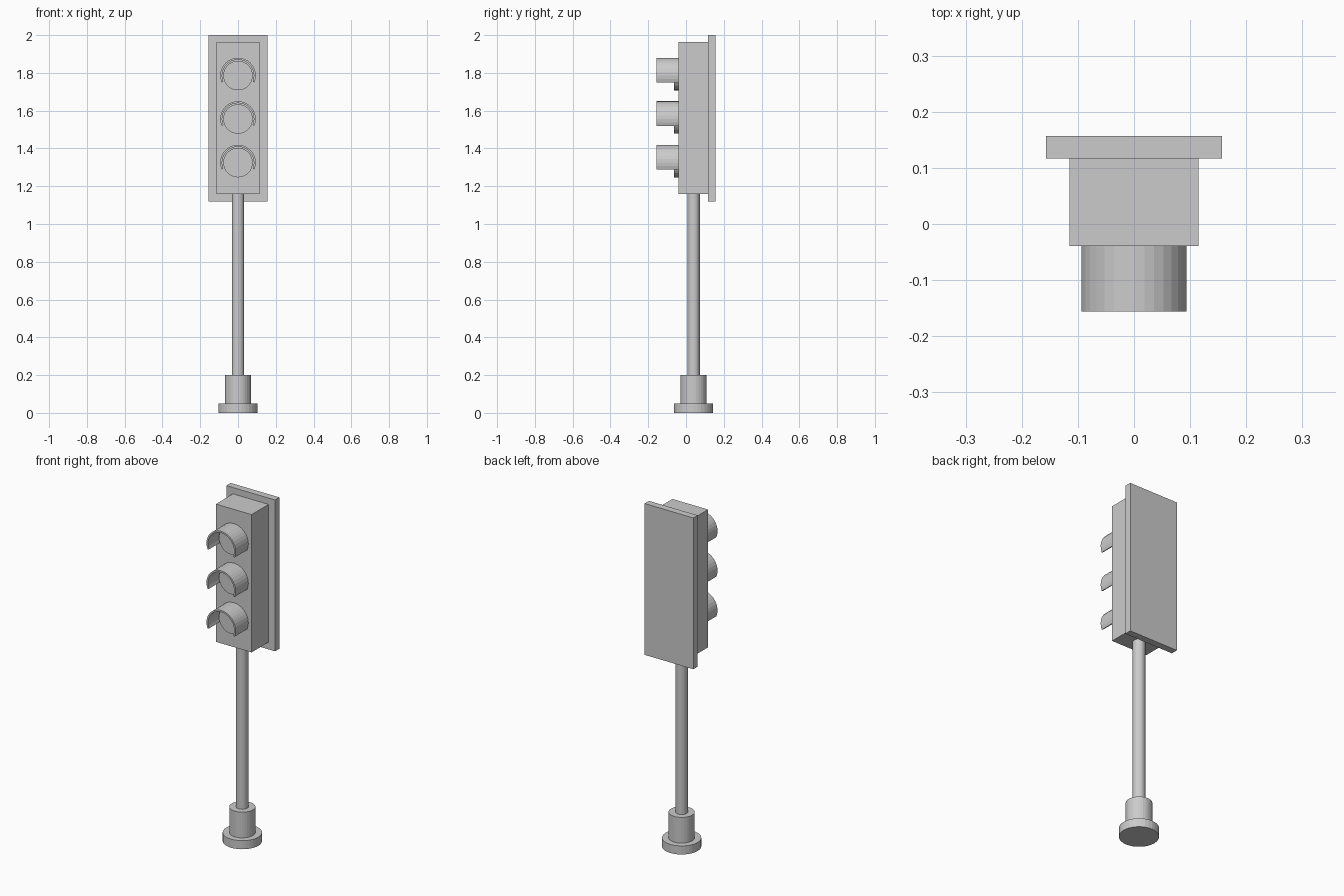
import bpy
import bmesh
from math import pi, cos, sin, radians
from mathutils import Matrix, Vector

cube = bpy.data.objects.get("Cube")
if cube:
    bpy.data.objects.remove(cube, do_unlink=True)

# Single painted metal colour
GREY = (0.6, 0.6, 0.6, 1.0)
metal = bpy.data.materials.new("grey metal")
metal.use_nodes = True
metal.diffuse_color = GREY
metal.node_tree.nodes["Principled BSDF"].inputs["Base Color"].default_value = GREY

SIDES = 32
POLE_Y = 0.04


def finish(name, bm):
    bmesh.ops.recalc_face_normals(bm, faces=bm.faces)
    mesh = bpy.data.meshes.new(name)
    bm.to_mesh(mesh)
    bm.free()
    mesh.materials.append(metal)
    obj = bpy.data.objects.new(name, mesh)
    bpy.context.collection.objects.link(obj)
    return obj


def box(name, half_width, y0, y1, z0, z1):
    bm = bmesh.new()
    place = Matrix.Translation((0, (y0 + y1) / 2, (z0 + z1) / 2))
    size = Matrix.Diagonal((2 * half_width, y1 - y0, z1 - z0, 1))
    bmesh.ops.create_cube(bm, size=1, matrix=place @ size)
    return finish(name, bm)


def cylinder(name, radius, length, centre, turn=0):
    bm = bmesh.new()
    place = Matrix.Translation(centre) @ Matrix.Rotation(turn, 4, 'X')
    bmesh.ops.create_cone(bm, cap_ends=True, segments=SIDES, radius1=radius,
                          radius2=radius, depth=length, matrix=place)
    return finish(name, bm)


def upright(name, radius, z0, z1):
    return cylinder(name, radius, z1 - z0, (0, POLE_Y, (z0 + z1) / 2))


def visor(name, z, outer, inner, y0, y1):
    # Curved hood: an open ring section extruded forward
    steps = 20
    start = radians(-22.5)
    angles = [start + i * 2 * pi / SIDES for i in range(steps + 1)]
    bm = bmesh.new()
    rows = []
    for a in angles:
        rows.append([bm.verts.new((r * cos(a), y, z + r * sin(a)))
                     for r, y in ((outer, y0), (outer, y1), (inner, y1), (inner, y0))])
    for a, b in zip(rows, rows[1:]):
        for i in range(4):
            j = (i + 1) % 4
            bm.faces.new((a[i], a[j], b[j], b[i]))
    bm.faces.new(rows[0])
    bm.faces.new(rows[-1])
    return finish(name, bm)


# Base and pole
upright("base_plate", 0.104, 0, 0.05)
upright("base_collar", 0.069, 0.05, 0.2)
upright("pole", 0.033, 0.2, 1.16)

# Signal housing and backing board
box("housing", 0.115, -0.039, 0.117, 1.16, 1.963)
box("backboard", 0.157, 0.117, 0.157, 1.118, 2.0)

# Lamps with hoods
for label, z in (("top", 1.786), ("middle", 1.556), ("bottom", 1.325)):
    cylinder(label + "_lens", 0.078, 0.025, (0, -0.0515, z), pi / 2)
    visor(label + "_visor", z, 0.094, 0.084, -0.156, -0.039)
